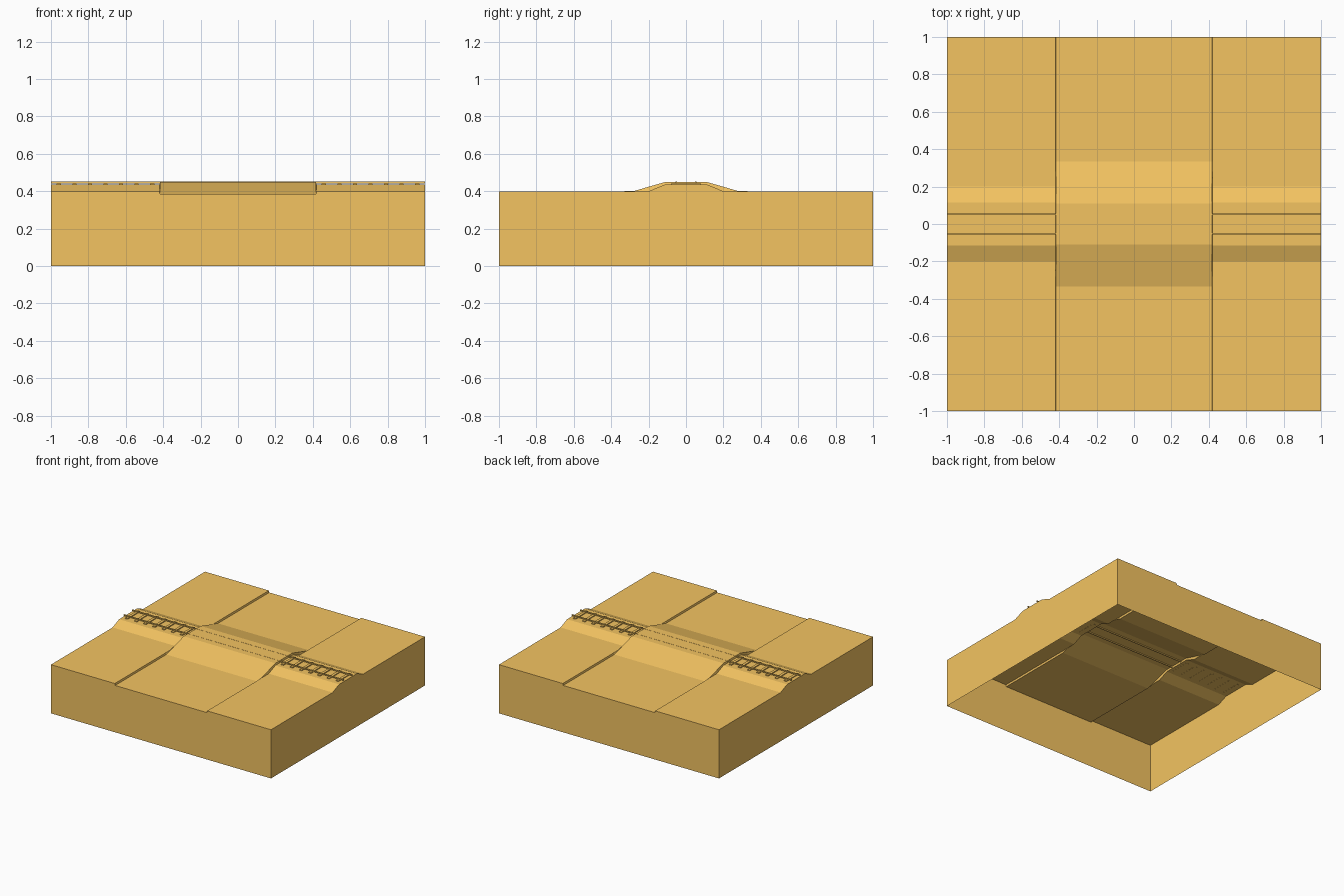
import bpy, bmesh

if "Cube" in bpy.data.objects:
    bpy.data.objects.remove(bpy.data.objects["Cube"])

VERGE = [(0.115, 0.435), (0.20, 0.40), (1.0, 0.40)]    # embankment cross-section (half)
ROAD = [(0.11, 0.45), (0.335, 0.385), (1.0, 0.385)]    # road ramp cross-section (half)
YS = [0.11, 0.115, 0.20, 0.28, 0.335, 1.0]
YS = [-y for y in reversed(YS)] + YS
KERB, EDGE = 0.42, 0.4165

tan = bpy.data.materials.new("tan")
tan.diffuse_color = (0.9, 0.55, 0.12, 1)
tan.use_nodes = True
tan.node_tree.nodes["Principled BSDF"].inputs["Base Color"].default_value = tan.diffuse_color


def height(profile, y):
    y = abs(y)
    if y <= profile[0][0]:
        return profile[0][1]
    for (a, za), (b, zb) in zip(profile, profile[1:]):
        if y <= b + 1e-6:
            return za + (zb - za) * (y - a) / (b - a)


def finish(name, bm):
    me = bpy.data.meshes.new(name)
    bm.to_mesh(me)
    bm.free()
    me.materials.append(tan)
    bpy.context.collection.objects.link(bpy.data.objects.new(name, me))


def add_box(bm, lo, hi):
    r = bmesh.ops.create_cube(bm, size=1)
    for v in r["verts"]:
        for i in range(3):
            v.co[i] = lo[i] if v.co[i] < 0 else hi[i]


# Ground tile: open-bottomed shell with embankment, kerbs and raised crossing
bm = bmesh.new()
stations = [(-1, VERGE), (-KERB, VERGE), (-EDGE, ROAD),
            (EDGE, ROAD), (KERB, VERGE), (1, VERGE)]
rows = [[bm.verts.new((x, y, height(p, y))) for y in YS] for x, p in stations]
for r0, r1 in zip(rows, rows[1:]):
    for j in range(len(YS) - 1):
        bm.faces.new((r0[j], r1[j], r1[j + 1], r0[j + 1]))
# side walls dropped straight down from the rim
rim = [e for e in bm.edges if e.is_boundary]
ext = bmesh.ops.extrude_edge_only(bm, edges=rim)
for g in ext["geom"]:
    if isinstance(g, bmesh.types.BMVert):
        g.co.z = 0
bmesh.ops.recalc_face_normals(bm, faces=bm.faces)
top = max(bm.faces, key=lambda f: f.calc_center_median().z)
if top.normal.z < 0:
    bmesh.ops.reverse_faces(bm, faces=bm.faces)
finish("ground_tile", bm)

# Rails, running through the crossing just proud of the road
bm = bmesh.new()
for s in (-1, 1):
    y = s * 0.053
    add_box(bm, (-1, y - 0.004, 0.442), (1, y + 0.004, 0.451))
finish("rails", bm)

# Sleepers on the open track either side of the road
bm = bmesh.new()
pitch = 2 / 24
for i in range(7):
    for s in (-1, 1):
        x = s * (1 - pitch * (i + 0.5))
        add_box(bm, (x - 0.011, -0.08, 0.434), (x + 0.011, 0.08, 0.442))
finish("sleepers", bm)
